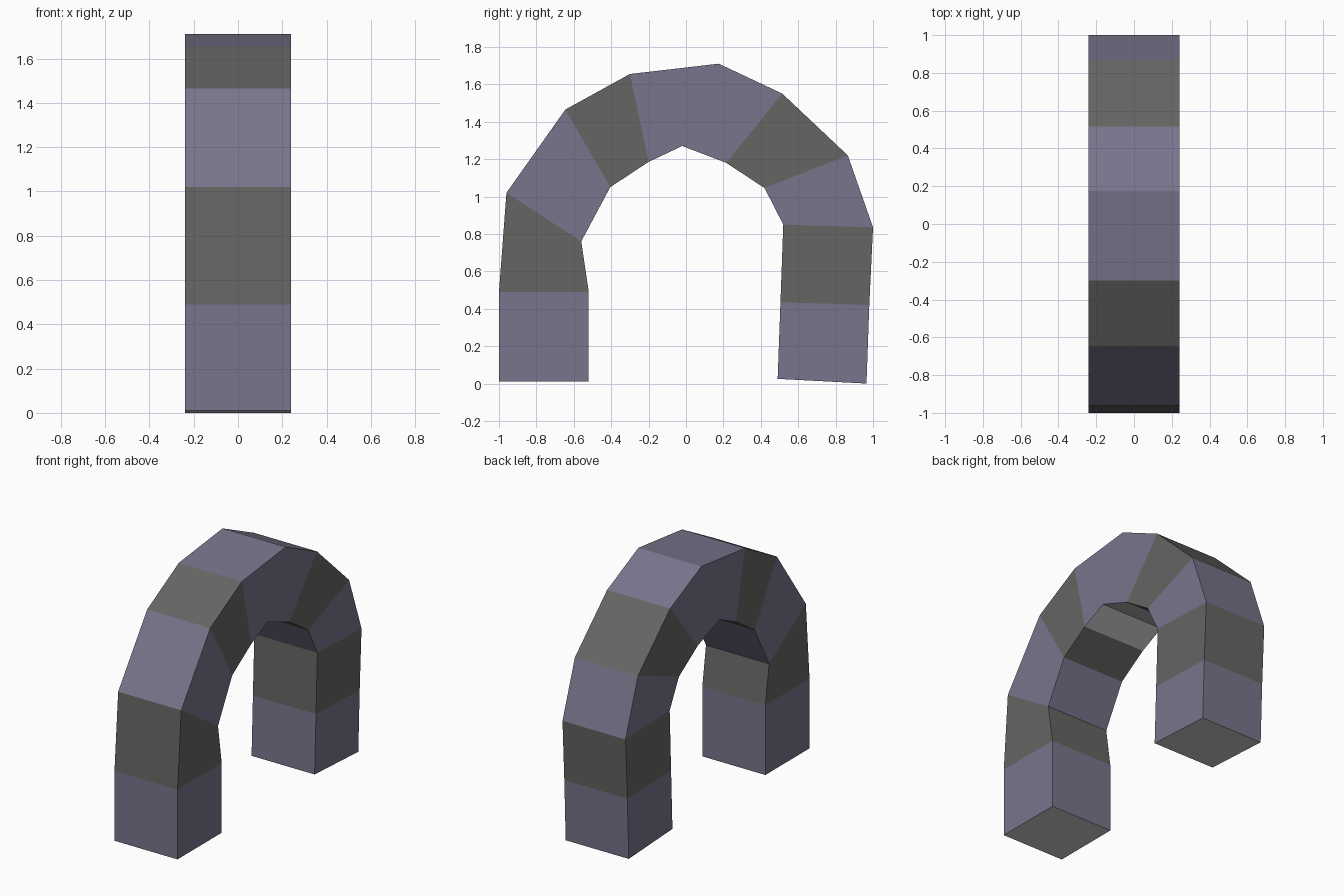
import bpy, bmesh

if "Cube" in bpy.data.objects:
    bpy.data.objects.remove(bpy.data.objects["Cube"])

HALF_WIDTH = 0.24

# Joints along the arch: (outer y, outer z, inner y, inner z)
JOINTS = [
    (-1.00, 0.01, -0.52, 0.01),
    (-1.00, 0.49, -0.52, 0.49),
    (-0.96, 1.02, -0.56, 0.76),
    (-0.645, 1.465, -0.405, 1.05),
    (-0.30, 1.655, -0.20, 1.185),
    (0.175, 1.71, -0.02, 1.27),
    (0.515, 1.55, 0.215, 1.18),
    (0.865, 1.22, 0.42, 1.045),
    (1.00, 0.835, 0.52, 0.85),
    (0.98, 0.42, 0.505, 0.435),
    (0.965, 0.00, 0.49, 0.025),
]
# Colour of each block: 1 = violet stone, 2 = dark stone (the keystone spans two)
BLOCKS = [1, 2, 1, 2, 1, 1, 2, 1, 2, 1]
KEYSTONE = (4, 5)


def material(name, colour):
    mat = bpy.data.materials.new(name)
    mat.diffuse_color = (*colour, 1.0)
    mat.use_nodes = True
    mat.node_tree.nodes["Principled BSDF"].inputs["Base Color"].default_value = mat.diffuse_color
    return mat


# Loft square cross-sections along the arch
bm = bmesh.new()
rings = []
for oy, oz, iy, iz in JOINTS:
    rings.append([bm.verts.new(p) for p in (
        (-HALF_WIDTH, oy, oz), (HALF_WIDTH, oy, oz),
        (HALF_WIDTH, iy, iz), (-HALF_WIDTH, iy, iz))])

for i, colour in enumerate(BLOCKS):
    a, b = rings[i], rings[i + 1]
    for k in range(4):
        n = (k + 1) % 4
        face = bm.faces.new((a[k], a[n], b[n], b[k]))
        # The underside of the keystone is plain grey
        face.material_index = 0 if (k == 2 and i in KEYSTONE) else colour

# Plain grey feet
bm.faces.new(rings[0])
bm.faces.new(rings[-1])
bmesh.ops.recalc_face_normals(bm, faces=bm.faces[:])

mesh = bpy.data.meshes.new("stone_arch")
bm.to_mesh(mesh)
bm.free()
for mat in (material("plain_grey", (0.8, 0.8, 0.8)),
            material("violet_stone", (0.19, 0.177, 0.262)),
            material("dark_stone", (0.13, 0.13, 0.124))):
    mesh.materials.append(mat)
arch = bpy.data.objects.new("stone_arch", mesh)
bpy.context.collection.objects.link(arch)
